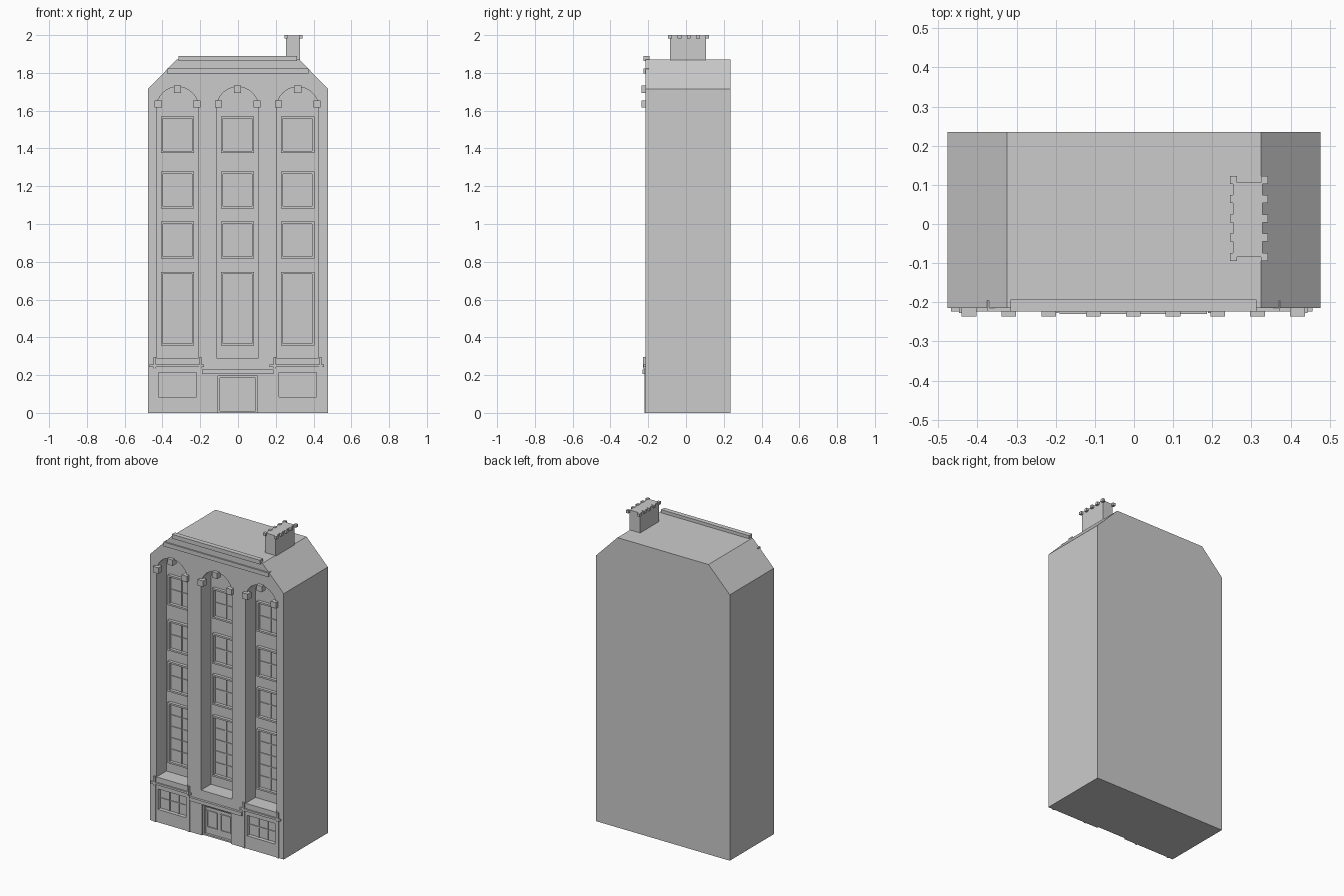
import bpy, bmesh, math

if "Cube" in bpy.data.objects:
    bpy.data.objects.remove(bpy.data.objects["Cube"])

stone = bpy.data.materials.new("grey stone")
stone.diffuse_color = (0.6, 0.6, 0.6, 1)
stone.use_nodes = True
stone.node_tree.nodes["Principled BSDF"].inputs["Base Color"].default_value = stone.diffuse_color

FRONT, BACK = -0.215, 0.235
NICHE_Y = -0.115            # back wall of the tall niches
BAYS = (-0.32, -0.002, 0.316)


def finish(name, bm):
    bmesh.ops.recalc_face_normals(bm, faces=bm.faces)
    me = bpy.data.meshes.new(name)
    bm.to_mesh(me)
    bm.free()
    me.materials.append(stone)
    ob = bpy.data.objects.new(name, me)
    bpy.context.collection.objects.link(ob)
    return ob


def prism(bm, profile, y0, y1):
    """Extrude an (x, z) outline along y."""
    face = bm.faces.new([bm.verts.new((x, y0, z)) for x, z in profile])
    ret = bmesh.ops.extrude_face_region(bm, geom=[face])
    verts = [v for v in ret["geom"] if isinstance(v, bmesh.types.BMVert)]
    bmesh.ops.translate(bm, verts=verts, vec=(0, y1 - y0, 0))


def box(bm, x0, x1, y0, y1, z0, z1):
    prism(bm, [(x0, z0), (x1, z0), (x1, z1), (x0, z1)], y0, y1)


def frame(bm, x0, x1, z0, z1, t, y0, y1):
    box(bm, x0, x0 + t, y0, y1, z0, z1)
    box(bm, x1 - t, x1, y0, y1, z0, z1)
    box(bm, x0 + t, x1 - t, y0, y1, z0, z0 + t)
    box(bm, x0 + t, x1 - t, y0, y1, z1 - t, z1)


def bars(bm, x0, x1, z0, z1, cols, rows, y0, y1, t=0.006):
    """Glazing bars dividing an opening into cols x rows panes."""
    for i in range(1, cols):
        x = x0 + (x1 - x0) * i / cols
        box(bm, x - t / 2, x + t / 2, y0, y1, z0, z1)
    for i in range(1, rows):
        z = z0 + (z1 - z0) * i / rows
        box(bm, x0, x1, y0 + 0.001, y1, z - t / 2, z + t / 2)


# main block with clipped upper corners
bm = bmesh.new()
prism(bm, [(-0.477, 0), (0.477, 0), (0.477, 1.715), (0.325, 1.87),
           (-0.325, 1.87), (-0.477, 1.715)], FRONT, BACK)
body = finish("building_body", bm)

# cutter: arched niches, shop windows and doorway
bm = bmesh.new()
for cx in BAYS:
    arch = [(cx + 0.111 * math.cos(math.pi * i / 16),
             1.615 + 0.111 * math.sin(math.pi * i / 16)) for i in range(17)]
    prism(bm, [(cx - 0.111, 0.29), (cx + 0.111, 0.29)] + arch, FRONT - 0.1, NICHE_Y)
for cx in (BAYS[0], BAYS[2]):
    box(bm, cx - 0.108, cx + 0.108, FRONT - 0.1, FRONT + 0.025, 0.075, 0.223)
box(bm, -0.106, 0.102, FRONT - 0.1, FRONT + 0.025, -0.1, 0.195)
cutter = finish("opening_cutter", bm)
cutter.hide_render = True
mod = body.modifiers.new("openings", 'BOOLEAN')
mod.object = cutter
mod.operation = 'DIFFERENCE'
mod.solver = 'EXACT'
bpy.context.view_layer.objects.active = body
bpy.ops.object.modifier_apply(modifier=mod.name)
bpy.data.objects.remove(cutter)

# windows in the niches
bm = bmesh.new()
for cx in BAYS:
    for z0, z1, rows in ((0.356, 0.747, 5), (0.818, 1.012, 2),
                         (1.083, 1.277, 2), (1.375, 1.569, 2)):
        x0, x1 = cx - 0.088, cx + 0.088
        frame(bm, x0, x1, z0, z1, 0.011, NICHE_Y - 0.02, NICHE_Y + 0.002)
        bars(bm, x0 + 0.011, x1 - 0.011, z0 + 0.011, z1 - 0.011, 2, rows,
             NICHE_Y - 0.006, NICHE_Y + 0.002)
finish("window_frames", bm)

# stone blocks at the arch springs and crowns
bm = bmesh.new()
for cx in BAYS:
    for dx, z in ((-0.102, 1.635), (0, 1.713), (0.102, 1.635)):
        box(bm, cx + dx - 0.019, cx + dx + 0.019, -0.236, -0.197, z - 0.019, z + 0.019)
finish("arch_blocks", bm)

# roof cornices
bm = bmesh.new()
box(bm, -0.315, 0.313, -0.224, -0.193, 1.863, 1.89)
box(bm, -0.376, 0.373, -0.224, -0.195, 1.797, 1.824)
finish("roof_cornices", bm)

# shop fronts: pilasters, brackets, cornice, window bars
bm = bmesh.new()
for cx in (BAYS[0], BAYS[2]):
    for s in (-1, 1):
        px = cx + s * 0.121
        box(bm, px - 0.007, px + 0.007, -0.221, FRONT + 0.005, 0, 0.245)
        box(bm, px - 0.006, px + 0.006, -0.227, FRONT + 0.005, 0.235, 0.295)
    box(bm, cx - 0.148, cx + 0.14, -0.224, FRONT + 0.005, 0.243, 0.256)
    frame(bm, cx - 0.108, cx + 0.108, 0.075, 0.223, 0.008, FRONT, FRONT + 0.026)
    bars(bm, cx - 0.1, cx + 0.1, 0.083, 0.215, 3, 2, FRONT + 0.019, FRONT + 0.027)
finish("shop_fronts", bm)

# doorway: lintel band and two door panels
bm = bmesh.new()
box(bm, -0.19, 0.187, -0.23, FRONT + 0.005, 0.207, 0.23)
frame(bm, -0.106, 0.102, 0.0, 0.195, 0.01, FRONT + 0.01, FRONT + 0.026)
for cx in (-0.05, 0.046):
    frame(bm, cx - 0.036, cx + 0.036, 0.05, 0.16, 0.006, FRONT + 0.019, FRONT + 0.026)
finish("doorway", bm)

# chimney with small blocks around its rim
bm = bmesh.new()
box(bm, 0.253, 0.328, -0.084, 0.106, 1.78, 1.998)
for x in (0.254, 0.333):
    for i in range(5):
        y = -0.084 + i * 0.0492
        box(bm, x - 0.009, x + 0.009, y - 0.01, y + 0.01, 1.982, 2.0)
finish("chimney", bm)
